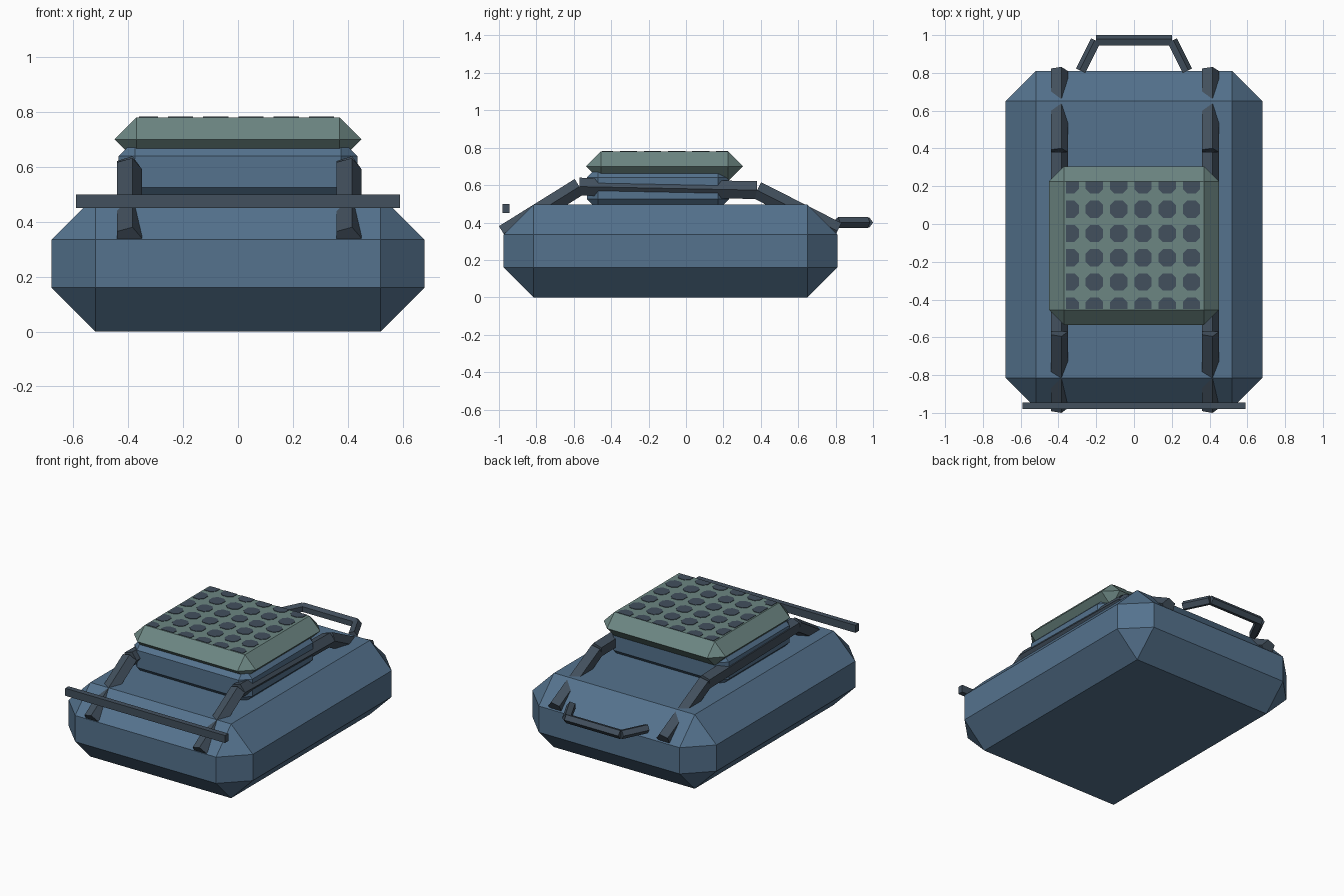
import bpy
import bmesh
from math import cos, sin, tau
from mathutils import Vector

cube = bpy.data.objects.get("Cube")
if cube:
    bpy.data.objects.remove(cube, do_unlink=True)


def material(name, r, g, b):
    mat = bpy.data.materials.new(name)
    mat.use_nodes = True
    mat.diffuse_color = (r, g, b, 1)
    mat.node_tree.nodes["Principled BSDF"].inputs["Base Color"].default_value = (r, g, b, 1)
    return mat


blue = material("steel_blue", 0.09, 0.17, 0.27)
green = material("grey_green", 0.15, 0.24, 0.225)
dark = material("dark_slate", 0.055, 0.08, 0.11)


def finish(name, bm, mat):
    bmesh.ops.recalc_face_normals(bm, faces=bm.faces)
    mesh = bpy.data.meshes.new(name)
    bm.to_mesh(mesh)
    bm.free()
    mesh.materials.append(mat)
    obj = bpy.data.objects.new(name, mesh)
    bpy.context.collection.objects.link(obj)
    return obj


def box(name, low, high, mat, chamfer=0):
    """Box between two corners, with all edges chamfered."""
    low, high = Vector(low), Vector(high)
    bm = bmesh.new()
    bmesh.ops.create_cube(bm, size=1)
    for v in bm.verts:
        v.co = (low + high) / 2 + v.co * (high - low)
    if chamfer:
        bmesh.ops.bevel(bm, geom=bm.edges[:], offset=chamfer, segments=1,
                        profile=0.5, affect='EDGES', clamp_overlap=False)
    return finish(name, bm, mat)


def rod(name, start, end, radius, apex, mat):
    """Five-sided rod whose ridge points along apex."""
    start, end = Vector(start), Vector(end)
    axis = (end - start).normalized()
    u = Vector(apex)
    u = (u - axis * u.dot(axis)).normalized()
    w = axis.cross(u)
    bm = bmesh.new()
    rings = []
    for centre in (start, end):
        rings.append([bm.verts.new(centre + radius * (u * cos(k * tau / 5) + w * sin(k * tau / 5)))
                      for k in range(5)])
        bm.faces.new(rings[-1])
    for k in range(5):
        n = (k + 1) % 5
        bm.faces.new((rings[0][k], rings[0][n], rings[1][n], rings[1][k]))
    return finish(name, bm, mat)


# Main body, raised middle and lid
box("body", (-0.68, -0.975, 0), (0.68, 0.81, 0.495), blue, 0.16)
box("raised_middle", (-0.435, -0.53, 0.465), (0.435, 0.23, 0.70), blue, 0.06)
box("lid", (-0.45, -0.535, 0.62), (0.45, 0.305, 0.78), green, 0.0799)

# Front cross bar
box("front_bar", (-0.59, -0.98, 0.45), (0.59, -0.945, 0.50), dark)

# Rails running over the body on each side
rail_path = [(-0.975, 0.34), (-0.57, 0.592), (0.38, 0.573), (0.81, 0.355)]
rail_parts = ["front_rail", "middle_rail", "rear_rail"]
for side, x in (("left", 0.40), ("right", -0.40)):
    for part, a, b in zip(rail_parts, rail_path, rail_path[1:]):
        rod(f"{side}_{part}", (x, *a), (x, *b), 0.05, (1, 0, 0), dark)

# Rear carry handle
rod("handle_grip", (-0.2, 0.97, 0.4), (0.2, 0.97, 0.4), 0.03, (0, 1, 0), dark)
for side, s in (("left", 1), ("right", -1)):
    rod(f"{side}_handle_arm", (s * 0.28, 0.81, 0.4), (s * 0.2, 0.97, 0.4), 0.03, (s, 0, 0), dark)

# Grid of dark spots on the lid, trimmed at the panel border
bm = bmesh.new()
half, cut, pitch = 0.046, 0.024, 0.1285
for i in range(6):
    for j in range(6):
        cx, cy = -0.338 + i * pitch, 0.207 - j * pitch
        ring = []
        for sx, sy in ((1, 1), (-1, 1), (-1, -1), (1, -1)):
            pair = [(half, half - cut), (half - cut, half)]
            if sx != sy:
                pair.reverse()
            for px, py in pair:
                x = min(max(cx + sx * px, -0.36), 0.355)
                y = min(max(cy + sy * py, -0.45), 0.225)
                ring.append(bm.verts.new((x, y, 0.783)))
        bm.faces.new(ring)
base = bmesh.ops.extrude_face_region(bm, geom=bm.faces[:])
for v in base["geom"]:
    if isinstance(v, bmesh.types.BMVert):
        v.co.z = 0.779
finish("lid_spots", bm, dark)
